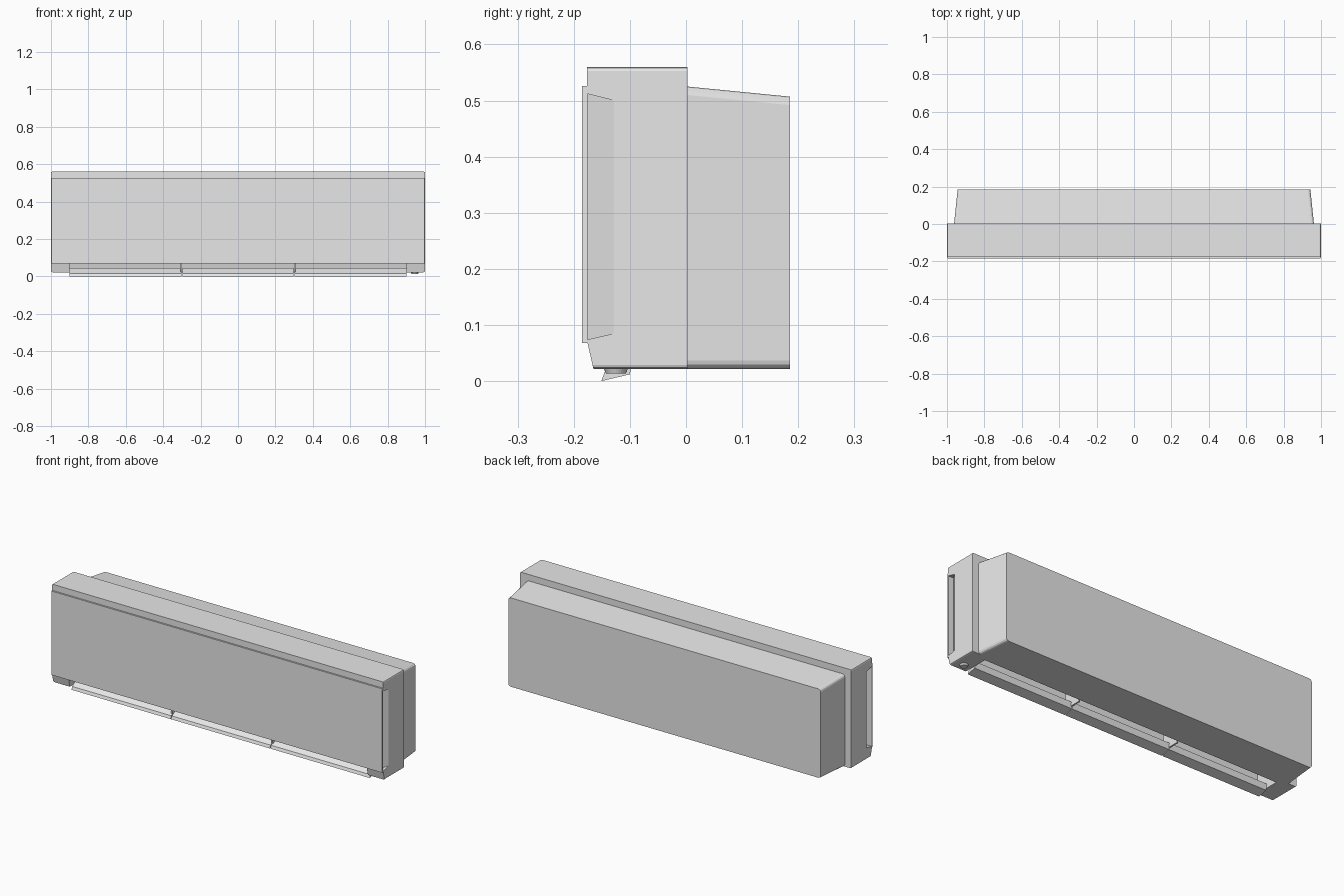
import bpy
import bmesh
from mathutils import Vector

cube = bpy.data.objects.get("Cube")
if cube:
    bpy.data.objects.remove(cube, do_unlink=True)


def material(name, rgb):
    m = bpy.data.materials.new(name)
    m.use_nodes = True
    m.diffuse_color = (*rgb, 1)
    m.node_tree.nodes["Principled BSDF"].inputs["Base Color"].default_value = (*rgb, 1)
    return m


GREY = material("light grey plastic", (0.8, 0.8, 0.8))


def finish(name, bm):
    bmesh.ops.recalc_face_normals(bm, faces=bm.faces)
    mesh = bpy.data.meshes.new(name)
    bm.to_mesh(mesh)
    bm.free()
    mesh.materials.append(GREY)
    ob = bpy.data.objects.new(name, mesh)
    bpy.context.collection.objects.link(ob)
    return ob


def loft(name, rings):
    """Solid joining two matching closed outlines."""
    bm = bmesh.new()
    a, b = [[bm.verts.new(p) for p in ring] for ring in rings]
    bm.faces.new(a)
    bm.faces.new(b)
    for i in range(len(a)):
        j = (i + 1) % len(a)
        bm.faces.new((a[i], a[j], b[j], b[i]))
    return finish(name, bm)


def extrude_x(name, x0, x1, profile):
    return loft(name, [[(x, y, z) for y, z in profile] for x in (x0, x1)])


def rect(x, y, z0, z1):
    return [(-x, y, z0), (x, y, z0), (x, y, z1), (-x, y, z1)]


def cut(ob, cutter):
    mod = ob.modifiers.new("cut", "BOOLEAN")
    mod.operation = "DIFFERENCE"
    mod.solver = "EXACT"
    mod.object = cutter
    cutter.hide_render = True
    cutter.hide_set(True)


def round_edges(ob, width, segments, rule):
    """Bevel the edges whose two end points satisfy the rule."""
    bm = bmesh.new()
    bm.from_mesh(ob.data)
    edges = [e for e in bm.edges if rule(*(v.co for v in e.verts))]
    bmesh.ops.bevel(bm, geom=edges, offset=width, segments=segments,
                    profile=0.5, affect="EDGES")
    bm.to_mesh(ob.data)
    bm.free()


def runs_back(a, b):
    d = (b - a).normalized()
    return abs(d.y) > 0.9


# Front casing with its slanted lower lip
casing = extrude_x("front_casing", -1, 1, [
    (-0.176, 0.56), (0.003, 0.56), (0.003, 0.022), (-0.165, 0.022), (-0.176, 0.07)])
round_edges(casing, 0.007, 2, runs_back)

# Air outlet: a chamber open below and under the front panel
cut(casing, extrude_x("outlet_cutter", -0.9, 0.9, [
    (-0.2, 0.0), (-0.02, 0.0), (-0.05, 0.13), (-0.165, 0.13), (-0.165, 0.07), (-0.2, 0.07)]))

# Tapered finger recess behind each end of the front panel
for side, label in ((1, "left"), (-1, "right")):
    front = [(side * x, -0.18, z) for x, z in
             ((0.965, 0.073), (1.005, 0.073), (1.005, 0.513), (0.965, 0.513))]
    back = [(side * x, -0.128, z) for x, z in
            ((1.0, 0.085), (1.005, 0.085), (1.005, 0.5), (1.0, 0.5))]
    cut(casing, loft(label + "_recess_cutter", [front, back]))

# Flat front panel
loft("front_panel", [rect(0.998, -0.185, 0.068, 0.526), rect(1.0, -0.1755, 0.068, 0.526)])

# Tapered rear housing
rear = loft("rear_housing", [rect(0.962, 0.002, 0.022, 0.525), rect(0.943, 0.185, 0.022, 0.507)])
round_edges(rear, 0.015, 3, runs_back)

# Three swing flaps across the outlet
FLAP = [(-0.151, 0.0), (-0.1, 0.012), (-0.095, 0.045), (-0.145, 0.016)]
for label, x0, x1 in (("right", -0.9, -0.302), ("middle", -0.298, 0.298), ("left", 0.302, 0.9)):
    extrude_x(label + "_flap", x0, x1, FLAP)

# Slim dividers between the flaps
for label, x in (("right", -0.303), ("left", 0.303)):
    extrude_x(label + "_divider", x - 0.004, x + 0.004, [
        (-0.14, 0.024), (-0.04, 0.024), (-0.05, 0.13), (-0.14, 0.13)])

# Small round sensor under the left end
bm = bmesh.new()
bmesh.ops.create_cone(bm, cap_ends=True, segments=24, radius1=0.018, radius2=0.023, depth=0.012)
bmesh.ops.translate(bm, verts=bm.verts, vec=Vector((0.945, -0.125, 0.02)))
finish("sensor", bm)
